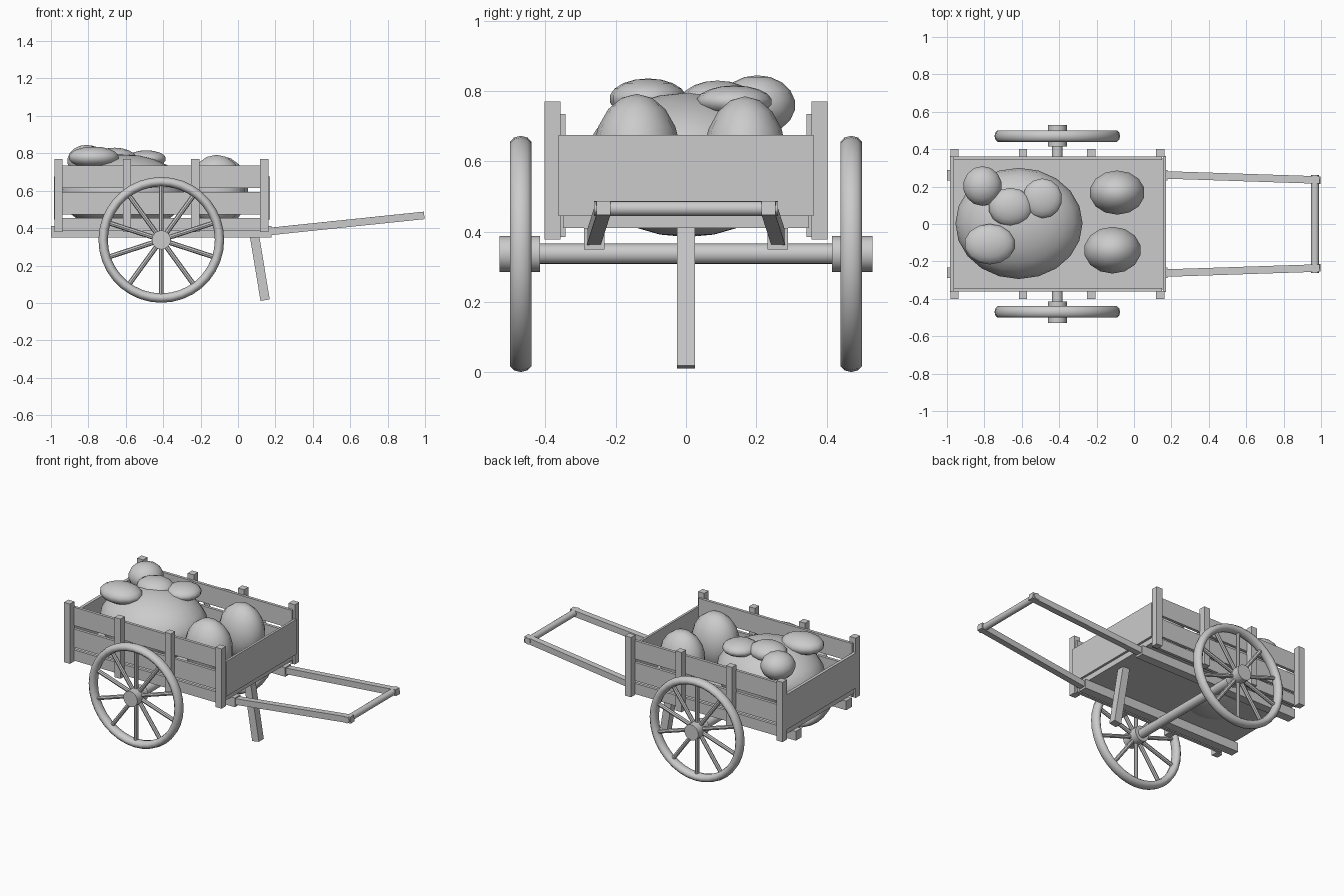
import bpy
import math
from mathutils import Vector

cube = bpy.data.objects.get("Cube")
if cube:
    bpy.data.objects.remove(cube)

grey = bpy.data.materials.new("plain grey")
grey.use_nodes = True
COLOUR = (0.6, 0.6, 0.6, 1)
grey.diffuse_color = COLOUR
grey.node_tree.nodes["Principled BSDF"].inputs["Base Color"].default_value = COLOUR


def finish(name, smooth=None):
    ob = bpy.context.object
    ob.name = name
    ob.data.materials.append(grey)
    if smooth:
        bpy.ops.object.transform_apply(location=False, rotation=False, scale=True)
        bpy.ops.object.shade_smooth_by_angle(angle=math.radians(smooth))
    return ob


def box(name, x, y, z):
    """Block between the given (low, high) pairs."""
    bpy.ops.mesh.primitive_cube_add(size=1, location=[sum(p) / 2 for p in (x, y, z)])
    bpy.context.object.scale = [p[1] - p[0] for p in (x, y, z)]
    return finish(name)


def beam(name, a, b, width, depth):
    """Square beam running from a to b."""
    a, b = Vector(a), Vector(b)
    bpy.ops.mesh.primitive_cube_add(size=1, location=(a + b) / 2)
    ob = bpy.context.object
    ob.rotation_euler = (b - a).to_track_quat("Z", "Y").to_euler()
    ob.scale = (width, depth, (b - a).length)
    return finish(name)


def rod(name, a, b, radius, sides=16):
    """Round rod running from a to b."""
    a, b = Vector(a), Vector(b)
    bpy.ops.mesh.primitive_cylinder_add(vertices=sides, radius=radius,
                                        depth=(b - a).length, location=(a + b) / 2)
    bpy.context.object.rotation_euler = (b - a).to_track_quat("Z", "Y").to_euler()
    return finish(name, 40)


def gourd(name, centre, radii, sides=14, rings=9):
    bpy.ops.mesh.primitive_uv_sphere_add(segments=sides, ring_count=rings, location=centre)
    bpy.context.object.scale = radii
    return finish(name, 60)


# Bed floor and end boards
box("bed_floor", (-0.975, 0.155), (-0.35, 0.35), (0.41, 0.445))
box("front_end_board", (0.155, 0.17), (-0.363, 0.363), (0.445, 0.675))
box("rear_end_board", (-0.985, -0.965), (-0.363, 0.363), (0.445, 0.675))

AXLE_X, AXLE_Z, WHEEL_Y = -0.41, 0.337, 0.47
for s, side in ((-1, "right"), (1, "left")):
    def span(a, b):
        return sorted((s * a, s * b))

    # Side planks and the posts that hold them
    for i, z in enumerate(((0.385, 0.455), (0.472, 0.592), (0.615, 0.735))):
        box(f"{side}_plank_{i + 1}", (-0.965, 0.15), span(0.343, 0.362), z)
    for i, x in enumerate((-0.96, -0.593, -0.228, 0.14)):
        box(f"{side}_post_{i + 1}", (x - 0.022, x + 0.022), span(0.357, 0.402), (0.378, 0.77))

    # Chassis rail and pull handle
    box(f"{side}_rail", (-1, 0.18), span(0.232, 0.29), (0.35, 0.41))
    beam(f"{side}_handle", (0.15, s * 0.263, 0.38), (0.995, s * 0.235, 0.468), 0.04, 0.04)

    # Wheel: rim, hub and spokes
    bpy.ops.mesh.primitive_torus_add(major_segments=36, minor_segments=10,
                                     major_radius=0.311, minor_radius=0.025,
                                     location=(AXLE_X, s * WHEEL_Y, AXLE_Z),
                                     rotation=(math.pi / 2, 0, 0))
    bpy.context.object.scale.z = 1.3
    finish(f"{side}_wheel_rim", 50)
    rod(f"{side}_hub", (AXLE_X, s * 0.415, AXLE_Z), (AXLE_X, s * 0.53, AXLE_Z), 0.051)
    for i in range(10):
        a = math.pi / 2 + i * math.tau / 10
        d = Vector((math.cos(a), 0, math.sin(a)))
        c = Vector((AXLE_X, s * WHEEL_Y, AXLE_Z))
        rod(f"{side}_spoke_{i + 1}", c + d * 0.03, c + d * 0.31, 0.013, 8)

# Axle, cross handle and prop leg
rod("axle", (AXLE_X, -0.45, AXLE_Z), (AXLE_X, 0.45, AXLE_Z), 0.029)
rod("cross_handle", (0.968, -0.262, 0.466), (0.968, 0.262, 0.466), 0.021)
beam("prop_leg", (0.078, 0, 0.42), (0.145, 0, 0.015), 0.05, 0.05)

# Load of gourds
gourd("large_gourd", (-0.615, 0.003, 0.59), (0.34, 0.297, 0.205), 20, 12)
gourd("upright_gourd_left", (-0.09, 0.168, 0.6), (0.15, 0.12, 0.185))
gourd("upright_gourd_right", (-0.115, -0.14, 0.605), (0.155, 0.127, 0.187))
gourd("small_gourd_rear_left", (-0.81, 0.203, 0.76), (0.105, 0.108, 0.085))
gourd("small_gourd_rear_right", (-0.772, -0.108, 0.778), (0.138, 0.11, 0.058))
gourd("small_gourd_middle", (-0.66, 0.09, 0.772), (0.12, 0.105, 0.058))
gourd("small_gourd_front", (-0.49, 0.137, 0.77), (0.108, 0.108, 0.046))
